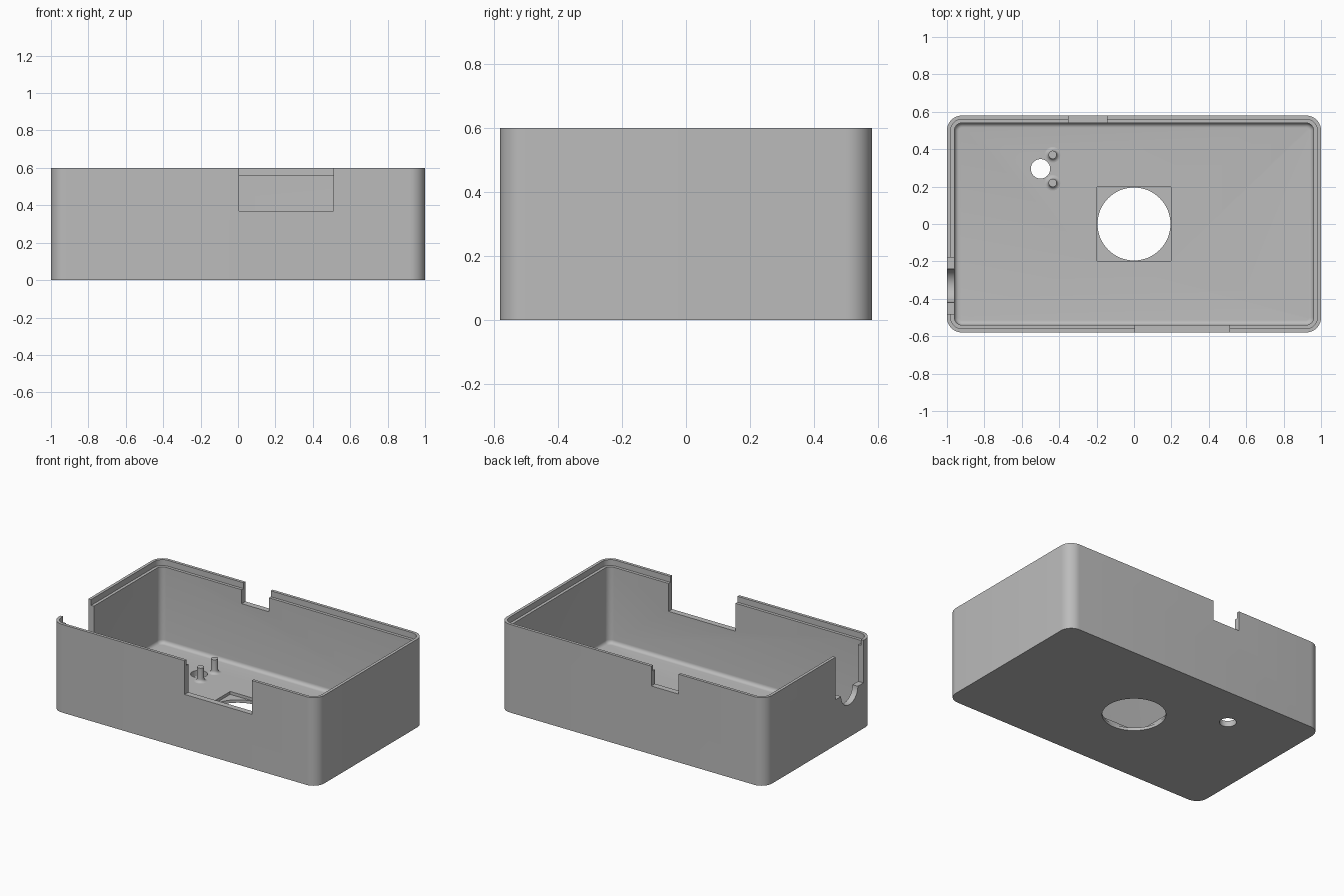
import bpy, bmesh, math

cube = bpy.data.objects.get("Cube")
if cube:
    bpy.data.objects.remove(cube, do_unlink=True)

HX, HY, HEIGHT = 1.0, 0.58, 0.6
FLOOR = 0.04

grey = bpy.data.materials.new("plain grey")
grey.use_nodes = True
grey.diffuse_color = (0.5, 0.5, 0.5, 1)
grey.node_tree.nodes["Principled BSDF"].inputs["Base Color"].default_value = (0.5, 0.5, 0.5, 1)


def make_object(name, bm):
    bmesh.ops.recalc_face_normals(bm, faces=bm.faces)
    mesh = bpy.data.meshes.new(name)
    bm.to_mesh(mesh)
    bm.free()
    mesh.materials.append(grey)
    obj = bpy.data.objects.new(name, mesh)
    bpy.context.collection.objects.link(obj)
    return obj


def rounded_ring(inset, radius, z, steps=10):
    """Points of a rounded rectangle inset from the outer wall."""
    points = []
    cx, cy = HX - inset - radius, HY - inset - radius
    for corner, (sx, sy) in enumerate([(1, 1), (-1, 1), (-1, -1), (1, -1)]):
        for i in range(steps + 1):
            a = math.pi / 2 * (corner + i / steps)
            points.append((sx * cx + radius * math.cos(a), sy * cy + radius * math.sin(a), z))
    return points


def circle_ring(x, y, radius, z, count=24):
    return [(x + radius * math.cos(math.tau * i / count),
             y + radius * math.sin(math.tau * i / count), z) for i in range(count)]


def loft(name, rings):
    """Closed solid through a stack of matching rings."""
    bm = bmesh.new()
    loops = [[bm.verts.new(p) for p in ring] for ring in rings]
    n = len(loops[0])
    for low, high in zip(loops, loops[1:]):
        for i in range(n):
            j = (i + 1) % n
            bm.faces.new((low[i], low[j], high[j], high[i]))
    bm.faces.new(loops[0][::-1])
    bm.faces.new(loops[-1])
    return make_object(name, bm)


def box(name, x, y, z):
    bm = bmesh.new()
    bmesh.ops.create_cube(bm, size=1)
    for v in bm.verts:
        v.co = [(lo + hi) / 2 + c * (hi - lo) for c, (lo, hi) in zip(v.co, (x, y, z))]
    return make_object(name, bm)


def smooth(obj):
    bpy.ops.object.select_all(action='DESELECT')
    obj.select_set(True)
    bpy.context.view_layer.objects.active = obj
    bpy.ops.object.shade_smooth_by_angle(angle=math.radians(35))


# Tray: outer wall, thin rim, inner ledge, inner wall, floor fillet
fillet = 0.025
rings = [rounded_ring(0, 0.08, 0), rounded_ring(0, 0.08, HEIGHT),
         rounded_ring(0.02, 0.06, HEIGHT), rounded_ring(0.02, 0.06, 0.56),
         rounded_ring(0.04, 0.04, 0.56)]
for i in range(7):
    a = math.pi / 2 * i / 6
    shift = fillet * (1 - math.cos(a))
    rings.append(rounded_ring(0.04 + shift, 0.04 - shift, FLOOR + fillet * (1 - math.sin(a))))
tray = loft("tray", rings)

# Openings in the walls and the floor
top = HEIGHT + 0.1
cutters = [
    box("front_notch_cutter", (0.005, 0.51), (-0.7, -0.5), (0.37, top)),
    box("back_notch_cutter", (-0.35, -0.145), (0.5, 0.7), (0.465, top)),
    box("side_slot_cutter", (-1.1, -0.93), (-0.48, -0.18), (0.31, top)),
    box("floor_pocket_cutter", (-0.197, 0.197), (-0.197, 0.197), (0.02, 0.1)),
    loft("floor_hole_cutter", [circle_ring(0, 0, 0.195, z, 64) for z in (-0.1, 0.1)]),
    loft("small_hole_cutter", [circle_ring(-0.5, 0.295, 0.052, z, 32) for z in (-0.1, 0.1)]),
]
# Round cable seat at the bottom of the side slot
seat = loft("cable_seat_cutter", [circle_ring(0, 0, 0.09, z, 48) for z in (-0.1, 0.05)])
for v in seat.data.vertices:
    x, y, z = v.co
    v.co = (-1 + z, -0.33 + x, 0.31 + y)
seat.data.flip_normals()
bm = bmesh.new()
bm.from_mesh(seat.data)
bmesh.ops.recalc_face_normals(bm, faces=bm.faces)
bm.to_mesh(seat.data)
bm.free()
cutters.append(seat)

for cutter in cutters:
    cutter.hide_render = True
    mod = tray.modifiers.new(cutter.name, 'BOOLEAN')
    mod.operation = 'DIFFERENCE'
    mod.solver = 'EXACT'
    mod.object = cutter

# Bake the cuts and drop the cutters
bpy.context.view_layer.update()
graph = bpy.context.evaluated_depsgraph_get()
cut_mesh = bpy.data.meshes.new_from_object(tray.evaluated_get(graph))
tray.modifiers.clear()
tray.data = cut_mesh
for cutter in cutters:
    bpy.data.objects.remove(cutter, do_unlink=True)
smooth(tray)

# Locating pins with flared feet beside the small hole
for name, y in (("front_pin", 0.22), ("back_pin", 0.37)):
    pin_rings = [circle_ring(-0.435, y, 0.042, FLOOR - 0.01)]
    for i in range(6):
        a = math.pi / 2 * i / 5
        pin_rings.append(circle_ring(-0.435, y, 0.042 - 0.02 * math.sin(a),
                                     FLOOR + 0.02 * (1 - math.cos(a))))
    pin_rings.append(circle_ring(-0.435, y, 0.022, 0.135))
    smooth(loft(name, pin_rings))
